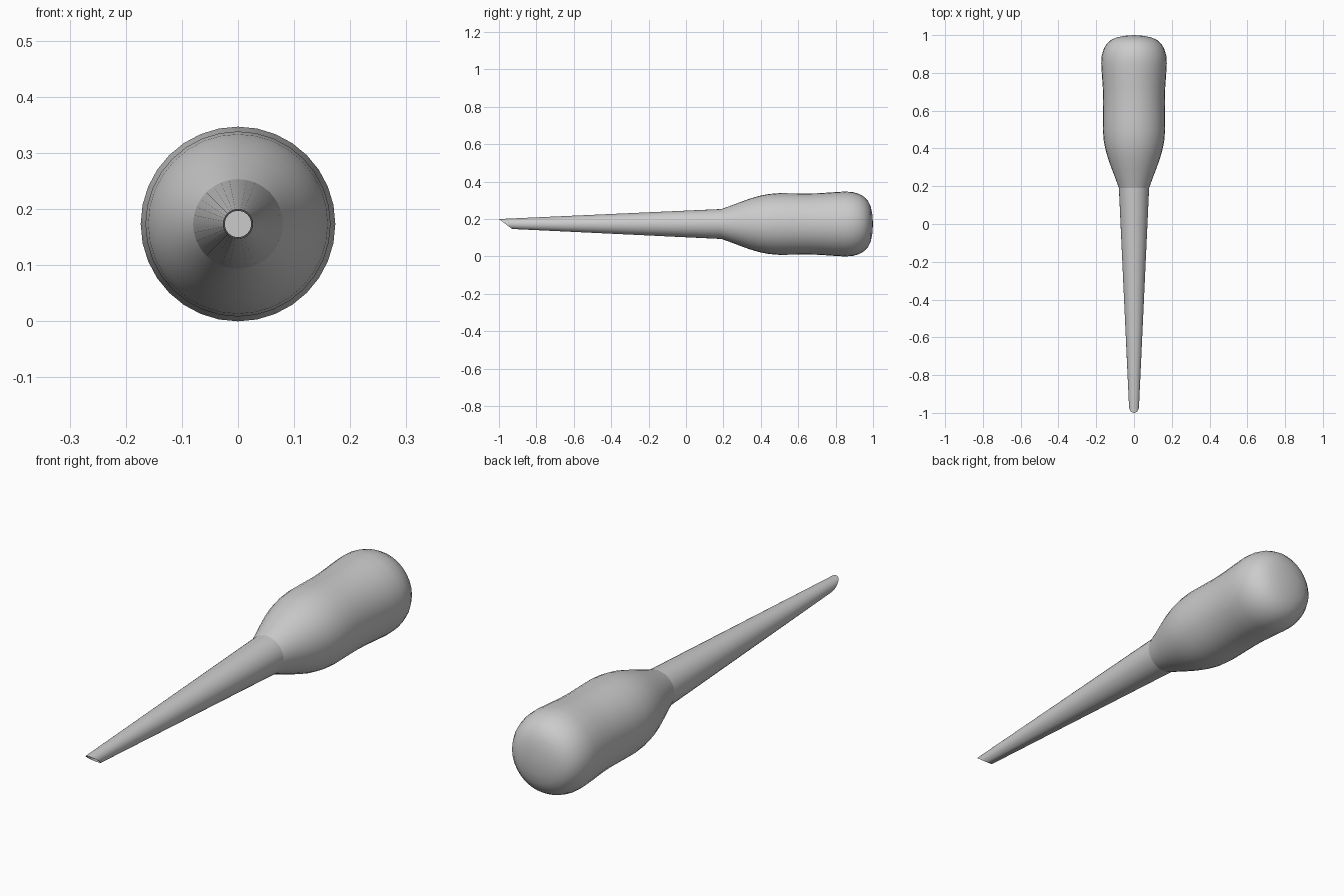
import bpy, bmesh, math

if "Cube" in bpy.data.objects:
    bpy.data.objects.remove(bpy.data.objects["Cube"])

SIDES = 32
AXIS_Z = 0.1735
SEAM_Y = 0.19
TIP_R = 0.0265


def lathe(name, profile, slant=()):
    """Revolve (y, radius) points around the long axis; rings in slant are cut obliquely."""
    bm = bmesh.new()
    rings = []
    for i, (y, r) in enumerate(profile):
        if r == 0:
            rings.append([bm.verts.new((0, y, AXIS_Z))])
            continue
        ring = []
        for k in range(SIDES):
            a = 2 * math.pi * k / SIDES
            dz = r * math.sin(a)
            dy = -0.035 * dz / TIP_R if i in slant else 0
            ring.append(bm.verts.new((r * math.cos(a), y + dy, AXIS_Z + dz)))
        rings.append(ring)
    for a, b in zip(rings, rings[1:]):
        for k in range(SIDES):
            n = (k + 1) % SIDES
            if len(b) == 1:
                bm.faces.new((a[k], a[n], b[0]))
            else:
                bm.faces.new((a[k], a[n], b[n], b[k]))
    bmesh.ops.recalc_face_normals(bm, faces=bm.faces)
    mesh = bpy.data.meshes.new(name)
    bm.to_mesh(mesh)
    bm.free()
    obj = bpy.data.objects.new(name, mesh)
    bpy.context.collection.objects.link(obj)
    bpy.ops.object.select_all(action='DESELECT')
    obj.select_set(True)
    bpy.context.view_layer.objects.active = obj
    bpy.ops.object.shade_smooth_by_angle(angle=math.radians(35))
    return obj


# Swelling grip with a slight waist and a rounded butt
lathe("handle", [
    (SEAM_Y, 0.08), (0.24, 0.098), (0.29, 0.117), (0.34, 0.135),
    (0.39, 0.150), (0.44, 0.160), (0.50, 0.165), (0.57, 0.164),
    (0.65, 0.163), (0.72, 0.165), (0.79, 0.170), (0.85, 0.1735),
    (0.89, 0.171), (0.925, 0.161), (0.953, 0.145), (0.974, 0.122),
    (0.988, 0.092), (0.996, 0.052), (1.0, 0)])

# Tapered hollow shaft: outer wall, oblique rim, inner bore and its end
lathe("shaft", [
    (SEAM_Y, 0.08), (-0.965, TIP_R), (-0.965, 0.0235),
    (SEAM_Y, 0.076), (SEAM_Y, 0)], slant=(1, 2))
